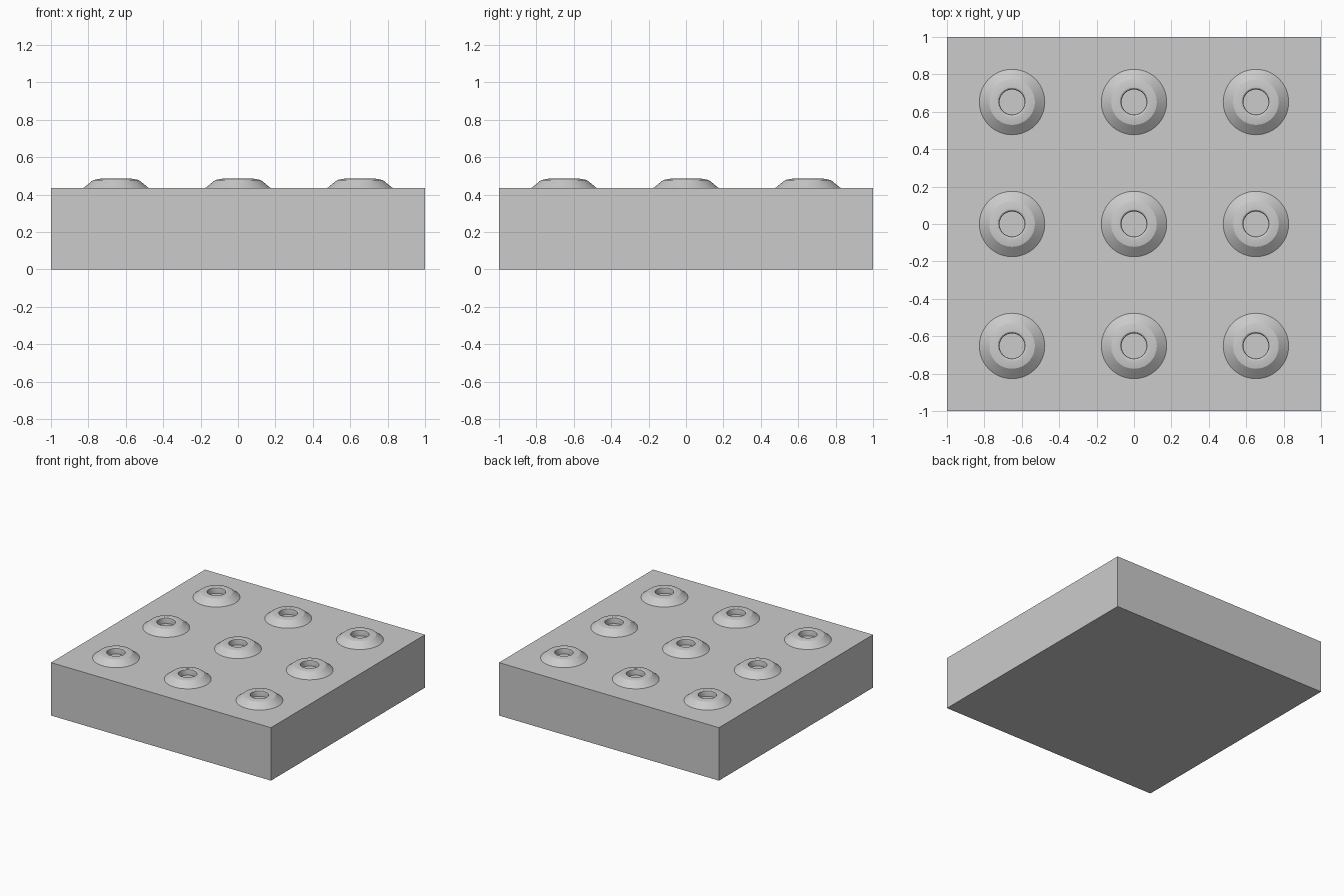
import bpy, bmesh, math
from mathutils import Vector

if "Cube" in bpy.data.objects:
    bpy.data.objects.remove(bpy.data.objects["Cube"])

TOP = 0.435

# slab
bpy.ops.mesh.primitive_cube_add(size=1, location=(0, 0, TOP / 2))
slab = bpy.context.object
slab.name = "slab"
slab.scale = (2, 2, TOP)


def lathe(name, profile, location, sides=48):
    """Spin an (r, z) profile around the vertical axis."""
    bm = bmesh.new()
    pts = [bm.verts.new((r, 0, z)) for r, z in profile]
    edges = [bm.edges.new(p) for p in zip(pts, pts[1:])]
    bmesh.ops.spin(bm, geom=pts + edges, cent=(0, 0, 0), axis=(0, 0, 1),
                   angle=math.tau, steps=sides)
    bmesh.ops.remove_doubles(bm, verts=bm.verts, dist=1e-5)
    bmesh.ops.recalc_face_normals(bm, faces=bm.faces)
    # open shell: make sure the sloped faces point upward
    if sum(f.normal.z * f.calc_area() for f in bm.faces) < 0:
        bmesh.ops.reverse_faces(bm, faces=bm.faces)
    mesh = bpy.data.meshes.new(name)
    bm.to_mesh(mesh)
    bm.free()
    obj = bpy.data.objects.new(name, mesh)
    obj.location = Vector(location)
    bpy.context.collection.objects.link(obj)
    bpy.ops.object.select_all(action='DESELECT')
    obj.select_set(True)
    bpy.context.view_layer.objects.active = obj
    bpy.ops.object.shade_smooth_by_angle(angle=math.radians(25))
    return obj


# studs: sloped collar, shallow crown, rounded lip, open hole down to the slab
STUD = [(0.175, 0), (0.122, 0.043), (0.085, 0.050), (0.076, 0.049),
        (0.069, 0.044), (0.067, 0.036), (0.067, 0)]
for i in (-1, 0, 1):
    for j in (-1, 0, 1):
        lathe("stud", STUD, (i * 0.652, j * 0.652, TOP))
